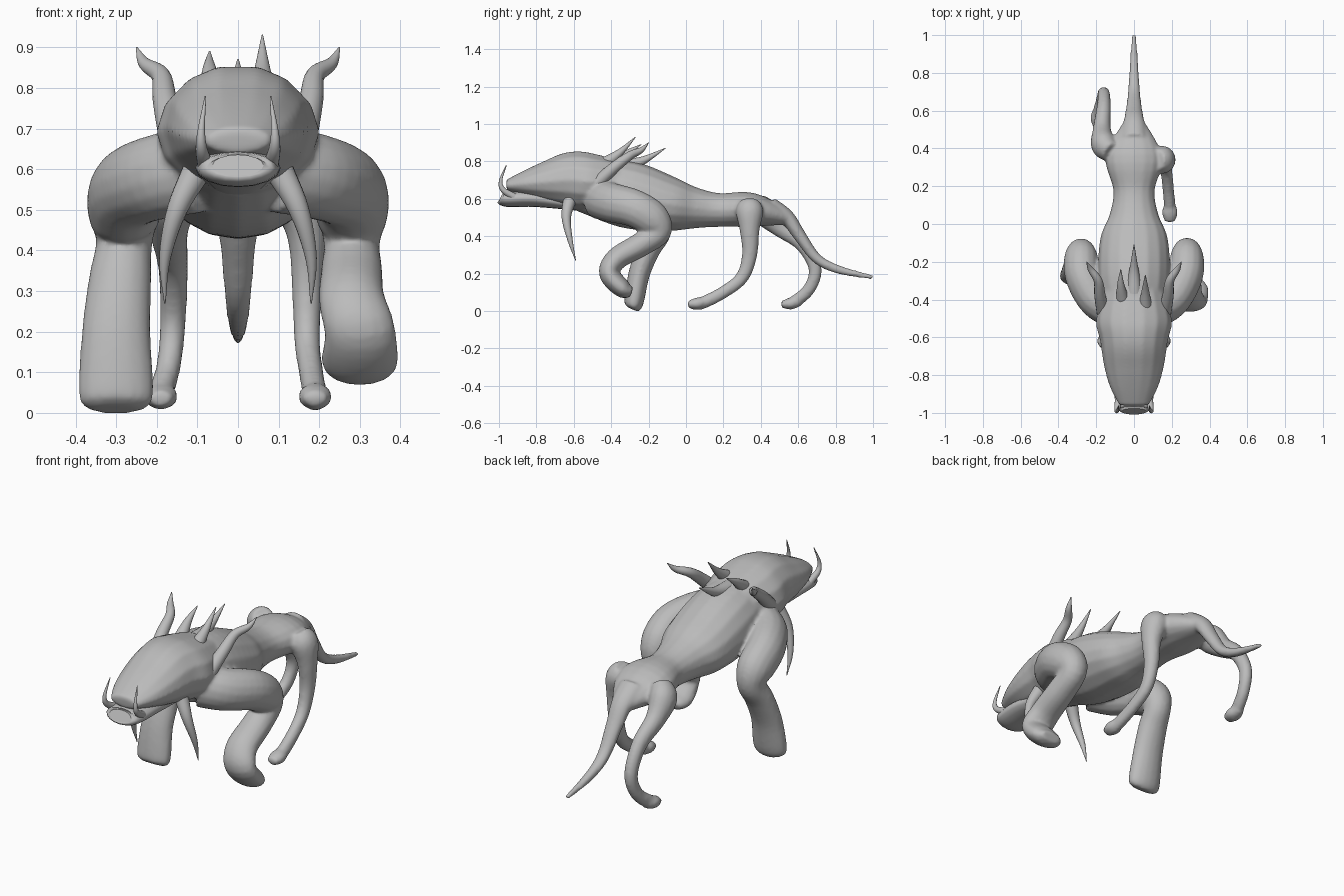
import bpy, bmesh, math
from mathutils import Vector

cube = bpy.data.objects.get("Cube")
if cube:
    bpy.data.objects.remove(cube, do_unlink=True)

grey = (0.5, 0.5, 0.5, 1)
hide = bpy.data.materials.new("grey hide")
hide.use_nodes = True
hide.diffuse_color = grey
hide.node_tree.nodes["Principled BSDF"].inputs["Base Color"].default_value = grey


def circle(count=16):
    angles = [math.tau * i / count for i in range(count)]
    return [(math.cos(a), math.sin(a)) for a in angles]


def skull_section():
    """Flat crown and chin with pinched cheeks."""
    return [(math.copysign(abs(u) ** 1.4, u), max(-1, min(1, v * 1.15))) for u, v in circle()]


def along_spine(rows):
    """Stations on the centre line from rows of y, z, half width, half height."""
    return [(0, *row) for row in rows]


def taper(points, width, thick, falloff=1, root=1):
    """Add half sizes that run from the first to the second value, with a rounded tip."""
    stations = []
    last = len(points) - 1
    for i, point in enumerate(points):
        left = (1 - i / last) ** falloff
        scale = {0: root, last: 0.6}.get(i, 1)
        sizes = [scale * (end + (start - end) * left) for start, end in (width, thick)]
        stations.append((*point, *sizes))
    return stations


def smooth_path(stations, steps=5):
    """Interpolate the stations with a Catmull-Rom spline."""
    p = [Vector(s) for s in stations]
    p = [p[0] * 2 - p[1]] + p + [p[-1] * 2 - p[-2]]
    path = []
    for before, start, end, after in zip(p, p[1:], p[2:], p[3:]):
        for step in range(steps):
            t = step / steps
            pull_in = (end - before) / 2
            pull_out = (after - start) / 2
            gap = end - start
            bend = gap * 3 - pull_in * 2 - pull_out
            twist = pull_in + pull_out - gap * 2
            path.append(start + pull_in * t + bend * t ** 2 + twist * t ** 3)
    return path + [p[-2]]


def tube(bm, stations, profile):
    """Skin a closed tube along the stations; its width runs along x."""
    path = smooth_path(stations)
    centres = [Vector(q[:3]) for q in path]
    last = len(path) - 1
    rings = []
    for i, (centre, station) in enumerate(zip(centres, path)):
        tangent = (centres[min(i + 1, last)] - centres[max(i - 1, 0)]).normalized()
        side = Vector((1, 0, 0))
        side = (side - tangent * side.dot(tangent)).normalized()
        up = side.cross(tangent)
        width, thick = station[3], station[4]
        rings.append([bm.verts.new(centre + side * u * width + up * v * thick) for u, v in profile])
    count = len(profile)
    for lower, upper in zip(rings, rings[1:]):
        for i in range(count):
            j = (i + 1) % count
            bm.faces.new((lower[i], lower[j], upper[j], upper[i]))
    bm.faces.new(rings[0][::-1])
    bm.faces.new(rings[-1])


def finish(name, bm):
    bmesh.ops.recalc_face_normals(bm, faces=bm.faces)
    for face in bm.faces:
        face.smooth = len(face.verts) == 4
    mesh = bpy.data.meshes.new(name)
    bm.to_mesh(mesh)
    bm.free()
    mesh.materials.append(hide)
    obj = bpy.data.objects.new(name, mesh)
    bpy.context.collection.objects.link(obj)
    return obj


def part(name, stations):
    bm = bmesh.new()
    tube(bm, stations, circle())
    return finish(name, bm)


def flip(stations):
    return [(-x, *rest) for x, *rest in stations]


def spike(points, size, falloff=1):
    """A cone that follows the points down to a sharp tip."""
    return taper(points, (size, 0.003), (size, 0.003), falloff)


def pair(name, stations):
    part("left_" + name, stations)
    part("right_" + name, flip(stations))


# Torso, from neck to rump
torso = along_spine([(-.55, .68, .15, .15), (-.3, .62, .19, .18), (-.08, .57, .18, .145),
                     (.05, .55, .13, .11), (.18, .54, .11, .09), (.36, .54, .15, .09),
                     (.57, .49, .04, .03)])

# Skull, from snout to nape
skull = along_spine([(-.96, .67, .08, .03), (-.86, .68, .13, .07), (-.75, .69, .16, .11),
                     (-.62, .7, .18, .15), (-.5, .69, .2, .15), (-.27, .68, .14, .1)])

# Front legs: the left paw is lifted, the right one is planted
upper_arm = taper([(.1, -.46, .6), (.2, -.4, .58), (.27, -.28, .55), (.28, -.18, .49),
                   (.28, -.15, .42)], (.1, .08), (.11, .08), 0.5)[:-1]
forearm_width, forearm_depth = (.07, .1), (.07, .045)
elbow = (.28, -.15, .42)
left_arm = upper_arm + taper([elbow, (.28, -.25, .35), (.28, -.37, .28), (.3, -.41, .2),
                              (.3, -.34, .12), (.3, -.29, .1)], forearm_width, forearm_depth)
right_arm = upper_arm + taper([elbow, (.29, -.2, .33), (.3, -.25, .2), (.3, -.28, .04),
                               (.3, -.29, .01)], forearm_width, forearm_depth)


# Hind legs: the left reaches forward, the right trails behind
def hind_leg(points):
    return taper(points, (.1, .03), (.11, .033), 4, 0.5)


def foot(x, y):
    return taper([(x, y + .1, .05), (x, y + .05, .04), (x, y, .035)], (.04, .045), (.035, .03), 1, 0.7)


left_hind = hind_leg([(.12, .34, .58), (.15, .34, .53), (.17, .34, .43), (.17, .34, .3), (.17, .3, .18),
                      (.18, .2, .1), (.19, .08, .04), (.19, .02, .03)])
right_hind = hind_leg([(.12, .38, .58), (.16, .42, .53), (.17, .5, .45), (.16, .62, .36), (.16, .69, .23),
                       (.17, .66, .12), (.19, .58, .05), (.2, .52, .03)])

# Tail
tail = taper([(0, .45, .56), (0, .54, .5), (0, .61, .4), (0, .7, .28), (0, .82, .22), (0, 1, .18)],
             (.07, .02), (.05, .02), 1.5)

# Fuse the flesh into a single smooth skin
flesh = bmesh.new()
tube(flesh, skull, skull_section())
for limb in (torso, left_arm, flip(right_arm), left_hind, flip(right_hind),
             foot(.19, .01), foot(-.19, .51), tail):
    tube(flesh, limb, circle())
body = finish("body", flesh)
remesh = body.modifiers.new("fuse", "REMESH")
remesh.mode = "VOXEL"
remesh.voxel_size = 0.009
remesh.use_smooth_shade = True
soften = body.modifiers.new("soften", "SMOOTH")
soften.iterations = 8

# Jaw with a protruding lip
part("lower_jaw", taper([(0, -.99, .61), (0, -.96, .6), (0, -.8, .6), (0, -.54, .56)],
                        (.09, .11), (.042, .045), 1, 0.7))

# Tusks, chin barbels and swept horns
pair("tusk", spike([(.08, -.92, .61), (.09, -.98, .65), (.09, -.99, .7), (.08, -.96, .78)], .02))
pair("barbel", spike([(.1, -.62, .6), (.15, -.64, .5), (.18, -.62, .38), (.18, -.59, .27)], .036))
pair("horn", spike([(.16, -.48, .68), (.18, -.38, .77), (.19, -.3, .83), (.23, -.24, .86),
                    (.25, -.2, .9)], .036, 0.7))

# Crest spikes behind the head
part("left_crest_spike", spike([(.06, -.43, .79), (.06, -.35, .85), (.06, -.27, .93)], .035))
part("right_crest_spike", spike([(-.06, -.4, .78), (-.07, -.32, .84), (-.07, -.24, .89)], .035))
part("middle_crest_spike", spike([(0, -.36, .77), (0, -.24, .8), (0, -.11, .87)], .045))
